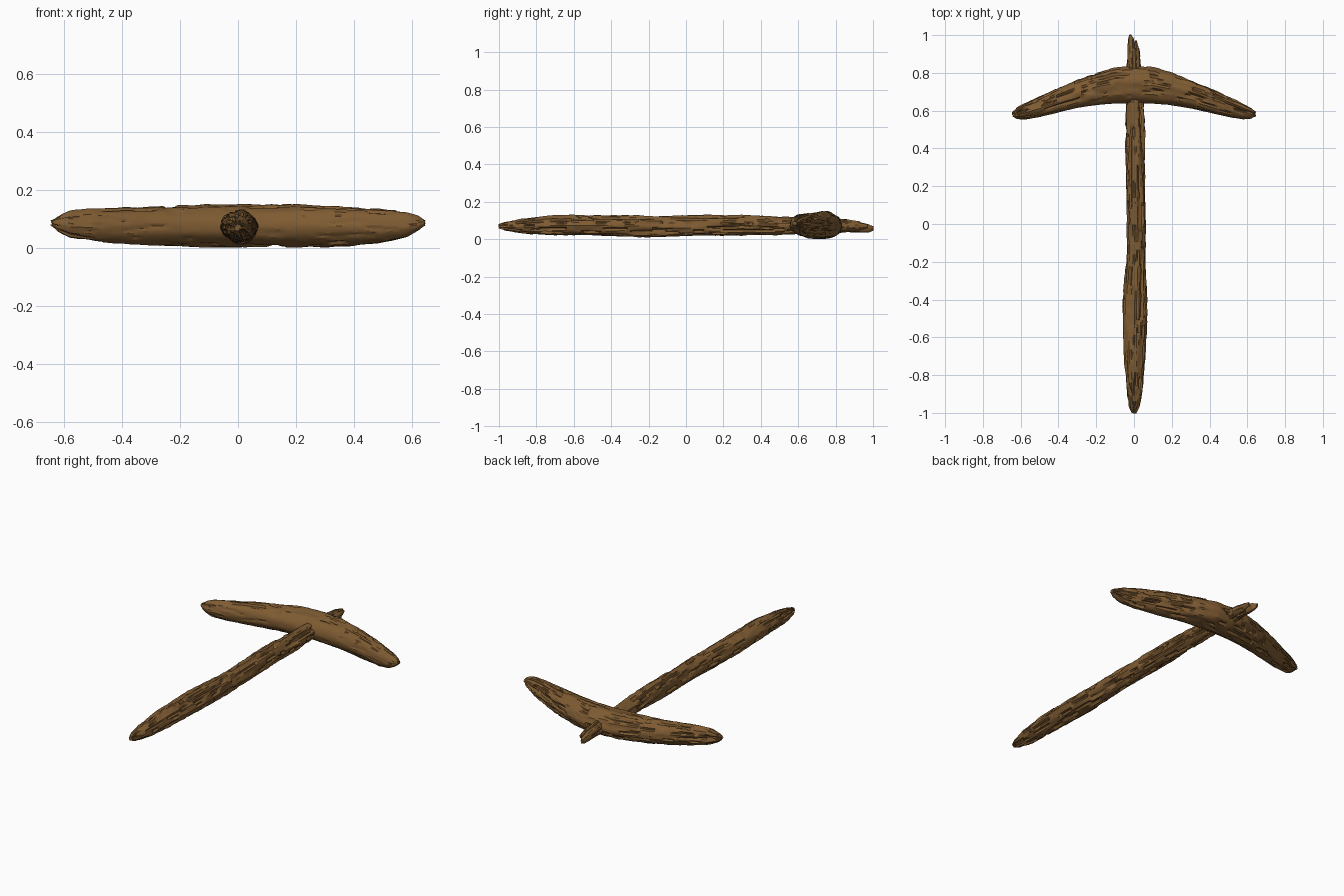
import bpy, bmesh, math
from mathutils import Vector, noise

if "Cube" in bpy.data.objects:
    bpy.data.objects.remove(bpy.data.objects["Cube"])

wood = bpy.data.materials.new("brown_wood")
wood.diffuse_color = (0.21, 0.105, 0.032, 1)
wood.use_nodes = True
wood.node_tree.nodes["Principled BSDF"].inputs["Base Color"].default_value = wood.diffuse_color


def lerp_table(table, t):
    # smooth interpolation of station rows keyed on the first value
    for a, b in zip(table, table[1:]):
        if t <= b[0]:
            f = (t - a[0]) / (b[0] - a[0])
            return [p + (q - p) * f for p, q in zip(a[1:], b[1:])]
    return list(table[-1][1:])


def carve(along, ang, seed, depth):
    # long wood grain plus sharp-edged chips, stretched along the branch
    c, s = math.cos(ang), math.sin(ang)
    grain = noise.noise(Vector((along * 3 + seed, c * 2.2, s * 2.2)))
    chip = noise.noise(Vector((along * 9 + seed, c * 4, s * 4 + seed)))
    fine = noise.noise(Vector((along * 22, c * 6 + seed, s * 6)))
    cut = min(max((chip - 0.22) * 14, 0), 1)
    return depth * (0.9 * grain + 0.35 * fine - 0.95 * cut)


def branch(name, table, axis, rings, sides, seed, depth, smooth_front=False):
    # rows: position along axis, centre across, centre z, radius across, radius z
    bm = bmesh.new()
    lo, hi = table[0][0], table[-1][0]
    loops = []
    for i in range(rings + 1):
        # rings crowd together toward the rounded ends
        u = i / rings
        t = lo + (hi - lo) * (0.75 * u + 0.25 * (0.5 - 0.5 * math.cos(math.pi * u)))
        ca, cz, ra, rz = lerp_table(table, t)
        loop = []
        for k in range(sides):
            a = 2 * math.pi * k / sides
            d = carve(t, a, seed, depth)
            if smooth_front:
                d *= 0.3 + 0.7 * min(1, max(0, math.cos(a) + 0.9))
            d *= min(1, ra / 0.04)
            across = ca + (ra + d) * math.cos(a)
            z = cz + (rz + d) * math.sin(a)
            jag = 0.008 * noise.noise(Vector((k * 0.9, seed, 0))) if i in (0, rings) else 0
            co = (across, t + jag, z) if axis == 'Y' else (t + jag, across, z)
            loop.append(bm.verts.new(co))
        loops.append(loop)
    for l0, l1 in zip(loops, loops[1:]):
        for k in range(sides):
            n = (k + 1) % sides
            bm.faces.new((l0[k], l0[n], l1[n], l1[k]))
    bm.faces.new(loops[0])
    bm.faces.new(loops[-1])
    bmesh.ops.recalc_face_normals(bm, faces=bm.faces)
    me = bpy.data.meshes.new(name)
    bm.to_mesh(me)
    bm.free()
    ob = bpy.data.objects.new(name, me)
    bpy.context.collection.objects.link(ob)
    me.materials.append(wood)
    bpy.ops.object.select_all(action='DESELECT')
    ob.select_set(True)
    bpy.context.view_layer.objects.active = ob
    bpy.ops.object.shade_smooth_by_angle(angle=math.radians(28))
    return ob


# long handle, running right through the head
branch("handle", [
    (-1.0, 0.0, 0.08, 0.012, 0.012), (-0.97, 0.0, 0.08, 0.028, 0.022),
    (-0.88, 0.002, 0.08, 0.044, 0.04), (-0.7, 0.003, 0.084, 0.056, 0.054),
    (-0.4, 0.004, 0.082, 0.064, 0.054), (-0.15, 0.013, 0.08, 0.048, 0.053),
    (0.2, 0.007, 0.082, 0.05, 0.056), (0.3, 0.006, 0.084, 0.05, 0.056),
    (0.5, 0.004, 0.08, 0.05, 0.048), (0.7, 0.003, 0.082, 0.046, 0.042),
    (0.86, 0.002, 0.08, 0.036, 0.034), (0.93, -0.002, 0.075, 0.028, 0.028)],
    'Y', 150, 36, 3.1, 0.011)

# two splintered prongs at the far end of the handle
branch("splinter_long", [
    (0.82, -0.012, 0.082, 0.024, 0.03), (0.93, -0.015, 0.074, 0.02, 0.028),
    (0.98, -0.016, 0.069, 0.015, 0.022), (1.0, -0.02, 0.068, 0.006, 0.012)],
    'Y', 24, 16, 7.7, 0.007)
branch("splinter_short", [
    (0.82, 0.014, 0.08, 0.024, 0.028), (0.92, 0.014, 0.076, 0.015, 0.022),
    (0.97, 0.01, 0.08, 0.005, 0.01)],
    'Y', 20, 16, 5.2, 0.007)

# curved head, stations mirrored about the middle
half = [(0.0, 0.737, 0.083, 0.096, 0.074), (0.1, 0.733, 0.083, 0.095, 0.074),
        (0.2, 0.714, 0.084, 0.085, 0.071), (0.3, 0.688, 0.084, 0.075, 0.067),
        (0.4, 0.655, 0.085, 0.065, 0.062), (0.5, 0.619, 0.086, 0.053, 0.055),
        (0.58, 0.594, 0.088, 0.04, 0.044), (0.62, 0.585, 0.092, 0.028, 0.026),
        (0.642, 0.582, 0.095, 0.012, 0.01)]
head = [(-r[0],) + r[1:] for r in half[:0:-1]] + half
branch("head", head, 'X', 140, 48, 1.4, 0.011, smooth_front=True)

# rest the model on the ground
obs = list(bpy.context.collection.objects)
low = min(v.co.z for o in obs for v in o.data.vertices)
for o in obs:
    for v in o.data.vertices:
        v.co.z -= low
